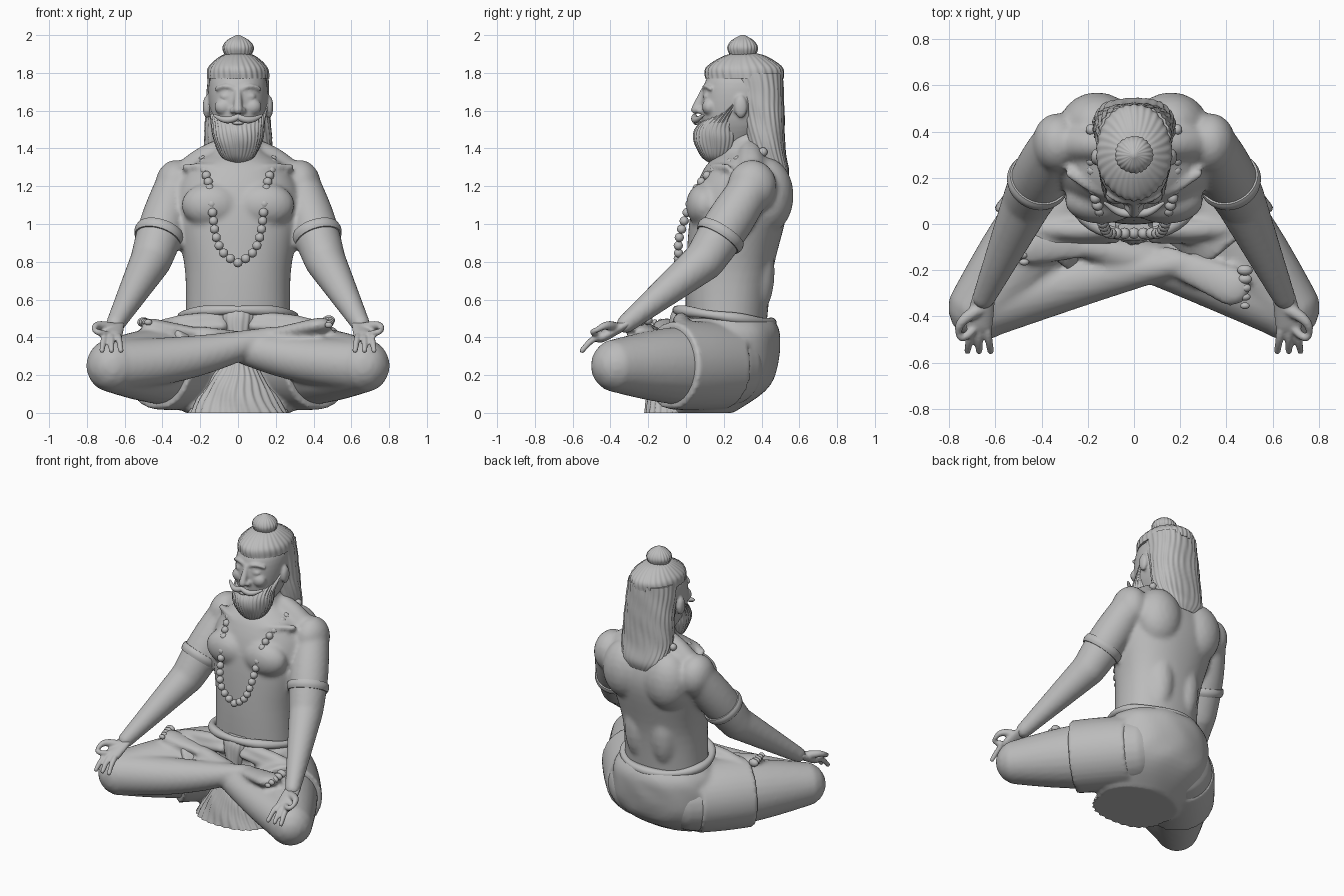
import bpy, bmesh, math
from mathutils import Vector, Matrix

cube = bpy.data.objects.get("Cube")
if cube:
    bpy.data.objects.remove(cube, do_unlink=True)

grey = (.5, .5, .5, 1)
stone = bpy.data.materials.new("grey stone")
stone.use_nodes = True
stone.diffuse_color = grey
stone.node_tree.nodes["Principled BSDF"].inputs["Base Color"].default_value = grey

LEFT, RIGHT, BOTH = (1,), (-1,), (1, -1)
UP = Vector((0, 0, 1))


def smooth_path(points, steps=6):
    """Catmull-Rom resampling of tuples of any length."""
    out = []
    padded = [points[0], *points, points[-1]]
    for before, start, end, after in zip(padded, padded[1:], padded[2:], padded[3:]):
        for k in range(steps):
            t = k / steps
            out.append([(2 * q + (r - p) * t + (2 * p - 5 * q + 4 * r - s) * t * t
                         + (3 * q - p - 3 * r + s) * t ** 3) / 2
                        for p, q, r, s in zip(before, start, end, after)])
    return out + [list(points[-1])]


def skin(bm, rings):
    """Join rings of points into a closed surface."""
    rows = [[bm.verts.new(point) for point in ring] for ring in rings]
    for low, high in zip(rows, rows[1:]):
        for i in range(len(low)):
            bm.faces.new((low[i - 1], low[i], high[i], high[i - 1]))
    bm.faces.new(rows[0])
    bm.faces.new(rows[-1])


def loft(bm, levels, ripple=0, strands=10, power=1):
    """Stacked ovals given as (height, half width, front, back), with optional strands."""
    rings = []
    segments = 6 * strands
    for height, width, front, back in smooth_path(levels):
        ring = []
        for i in range(segments):
            angle = math.tau * i / segments
            wave = math.sin(strands * angle + 2 * math.sin(17 * height))
            wave += math.sin(40 * height + 5 * angle) / 2
            scale = 1 + ripple * wave
            c, s = (math.copysign(abs(v) ** power, v) * scale for v in (math.cos(angle), math.sin(angle)))
            ring.append((c * width, (front + back) / 2 + s * (back - front) / 2, height))
        rings.append(ring)
    skin(bm, rings)


def tube(bm, centres, radii, flat=1, sides=BOTH, round_ends=True, segments=24):
    """Sweep an oval along a path, on one or both sides of the body."""
    tangents = [(after - before).normalized()
                for before, after in zip(centres[:1] + centres, centres[1:] + centres[-1:])]
    spine = list(zip(centres, tangents, radii))
    if round_ends:
        def cap(end, sign):
            centre, tangent, radius = end
            return [(centre + tangent * sign * radius * math.sin(a), tangent, radius * math.cos(a))
                    for a in (.4, .8, 1.2, 1.5)]
        spine = cap(spine[0], -1)[::-1] + spine + cap(spine[-1], 1)
    for side in sides:
        rings = []
        for centre, tangent, radius in spine:
            across = tangent.cross(UP).normalized()
            over = across.cross(tangent) * flat
            ring = []
            for i in range(segments):
                angle = math.tau * i / segments
                p = centre + radius * (math.cos(angle) * across + math.sin(angle) * over)
                ring.append((side * p.x, p.y, p.z))
            rings.append(ring)
        skin(bm, rings)


def limb(bm, start, end, first, last, swell=0, bow=(0, 0, 0), **options):
    """Tapered tube between two joints, optionally bowed and swollen midway."""
    start, end, bow = Vector(start), Vector(end), Vector(bow)
    steps = [i / 12 for i in range(13)]
    centres = [start.lerp(end, t) + bow * math.sin(math.pi * t) for t in steps]
    radii = [first + (last - first) * t + swell * math.sin(math.pi * t) for t in steps]
    tube(bm, centres, radii, **options)


def blob(bm, centre, radii, sides=BOTH, detail=3):
    for side in sides:
        place = Matrix.Translation((side * centre[0], centre[1], centre[2]))
        bmesh.ops.create_icosphere(bm, subdivisions=detail, radius=1,
                                   matrix=place @ Matrix.Diagonal((*radii, 1)))


def finish(name, bm, voxel=0, relax=0):
    """Turn the mesh into an object; fuse and relax its pieces when asked."""
    bmesh.ops.recalc_face_normals(bm, faces=bm.faces[:])
    mesh = bpy.data.meshes.new(name)
    bm.to_mesh(mesh)
    bm.free()
    mesh.materials.append(stone)
    for polygon in mesh.polygons:
        polygon.use_smooth = True
    mesh.set_sharp_from_angle(angle=math.radians(50))
    part = bpy.data.objects.new(name, mesh)
    bpy.context.collection.objects.link(part)
    if voxel:
        fuse = part.modifiers.new("Fuse", "REMESH")
        fuse.mode, fuse.voxel_size, fuse.use_smooth_shade = "VOXEL", voxel, True
        soften = part.modifiers.new("Relax", "SMOOTH")
        soften.factor, soften.iterations = .5, relax


# Joints of the left side, mirrored for the right
shoulder, elbow = Vector((.33, .35, 1.2)), Vector((.46, .1, .81))
wrist, knuckle = Vector((.65, -.32, .47)), Vector((.67, -.43, .41))
hip, knee = Vector((.2, .2, .25)), Vector((.66, -.36, .25))

# Torso with muscles, neck and arms
bm = bmesh.new()
loft(bm, [(.4, .28, 0, .42), (.75, .28, 0, .46), (1.1, .34, .03, .54), (1.3, .26, .1, .5),
          (1.4, .12, .2, .43), (1.55, .1, .2, .4)], power=.9)
blob(bm, (.14, .1, 1.1), (.16, .1, .12))
blob(bm, (.16, .43, 1.15), (.16, .14, .2))
blob(bm, (.1, .36, .75), (.1, .11, .25))
blob(bm, shoulder, (.11, .13, .14))
limb(bm, (.06, .34, 1.4), shoulder, .06, .08, bow=(0, 0, .03))
limb(bm, (.03, .1, 1.26), (.28, .22, 1.3), .015, .02, bow=(0, -.02, .02))
limb(bm, shoulder, elbow, .11, .11, swell=.014)
limb(bm, elbow, wrist, .11, .05)
finish("torso_and_arms", bm, voxel=.016, relax=3)

# Hands resting palm up, thumb and first finger touching
bm = bmesh.new()
limb(bm, wrist, knuckle, .05, .06, flat=.5)
for spread in (-1, 0, 1):
    root = knuckle + Vector((.03 * spread, 0, 0))
    limb(bm, root, root + Vector((.02 * spread, -.12, -.08)), .02, .014, bow=(0, 0, .02))
pinch = knuckle + Vector((.09, -.04, .03))
limb(bm, wrist.lerp(knuckle, .4), pinch, .03, .014, bow=(.03, 0, .02))
limb(bm, knuckle, pinch, .02, .013, bow=(.02, -.04, 0))
finish("hands", bm, voxel=.008, relax=1)

# Arm bands
bm = bmesh.new()
limb(bm, shoulder.lerp(elbow, .62), shoulder.lerp(elbow, .73), .13, .127, swell=.007,
     round_ends=False, segments=40)
finish("arm_bands", bm)

# Crossed legs and feet
bm = bmesh.new()
limb(bm, hip, knee, .22, .145, swell=.02)
for side, depth in ((RIGHT, -.17), (LEFT, -.1)):
    heel = Vector((-.2, depth, .41))
    limb(bm, knee, heel, .14, .05, swell=.015, bow=(0, .02, -.03), sides=side)
limb(bm, (.14, -.15, .41), (.42, -.27, .46), .055, .085, flat=.5, sides=LEFT)
limb(bm, (.14, -.09, .41), (.44, -.1, .46), .05, .075, flat=.5, sides=RIGHT)
finish("legs", bm, voxel=.016, relax=3)

bm = bmesh.new()
for toe in range(5):
    size = .026 - toe / 400
    radii = (size * 1.3, size * .9, size)
    blob(bm, (.48, -.2 - toe / 26, .49 - toe / 160), radii, LEFT)
    blob(bm, (.5 - toe / 160, -.04 - toe / 32, .48), radii, RIGHT)
finish("toes", bm)

# Wrapped cloth over hips and upper thighs
bm = bmesh.new()
loft(bm, [(0, .28, -.18, .25), (.15, .38, -.1, .45), (.4, .36, -.05, .5), (.5, .3, -.05, .46)], ripple=.006)
limb(bm, hip, hip.lerp(knee, .5), .23, .232, swell=.005, round_ends=False, segments=36)
limb(bm, (.1, -.03, .5), (.42, -.02, .46), .03, .03, swell=.015)
limb(bm, (.08, -.06, .46), (.36, -.06, .43), .025, .03)
finish("hip_cloth", bm, voxel=.016, relax=2)

# Rolled waistband, lower at the back
bm = bmesh.new()
turns = [math.tau * i / 48 for i in range(49)]
tube(bm, [Vector((.295 * math.cos(a), .2 + .25 * math.sin(a), .51 - .035 * math.sin(a))) for a in turns],
     [.026 + .004 * math.sin(5 * a) for a in turns], sides=LEFT)
finish("waist_roll", bm)

# Hanging pleats below the shins and the knot at the waist
bm = bmesh.new()
loft(bm, [(0, .26, -.22, .1), (.15, .17, -.19, .1), (.28, .08, -.14, .05)], ripple=.03, strands=26)
loft(bm, [(.38, .06, -.09, .05), (.5, .085, -.085, .04), (.555, .07, -.06, .02)], ripple=.03, strands=14)
finish("front_pleats", bm)

# Head and face
bm = bmesh.new()
loft(bm, [(1.4, .07, .14, .34), (1.55, .14, .085, .45), (1.75, .153, .1, .49), (1.88, .07, .2, .4)], power=.9)
limb(bm, (0, .095, 1.71), (0, .05, 1.605), .016, .024, sides=LEFT)
blob(bm, (.024, .075, 1.6), (.02, .025, .017))
blob(bm, (.075, .125, 1.62), (.05, .04, .045))
blob(bm, (.06, .108, 1.675), (.034, .018, .017))
limb(bm, (.02, .096, 1.715), (.115, .13, 1.715), .012, .01, bow=(0, -.01, .015))
blob(bm, (0, .055, 1.535), (.035, .02, .012), LEFT)
blob(bm, (.165, .29, 1.62), (.022, .036, .06))
finish("head", bm, voxel=.009, relax=2)

# Beard and moustache
bm = bmesh.new()
loft(bm, [(1.32, .03, .13, .19), (1.36, .09, .08, .25), (1.45, .13, .04, .3), (1.53, .14, .07, .3),
          (1.64, .157, .22, .3)], ripple=.022, strands=34)
finish("beard", bm)

bm = bmesh.new()
limb(bm, (0, .045, 1.567), (.125, .09, 1.575), .016, .007, swell=.006, bow=(0, -.015, -.02))
finish("moustache", bm)

# Hair: crown, long back and topknot
bm = bmesh.new()
loft(bm, [(1.77, .163, .105, .515), (1.83, .155, .11, .51), (1.89, .09, .2, .42), (1.91, .02, .29, .33)],
     ripple=.015, strands=30)
loft(bm, [(1.22, .09, .48, .53), (1.28, .15, .42, .545), (1.4, .178, .33, .525), (1.6, .168, .28, .52),
          (1.8, .158, .2, .51)], ripple=.018, strands=26, power=.85)
finish("hair", bm)

bm = bmesh.new()
loft(bm, [(1.88, .06, .24, .36), (1.93, .082, .22, .38), (1.97, .06, .24, .36), (2, .01, .29, .31)],
     ripple=.025, strands=22)
finish("topknot", bm)

# Bead necklace, spaced evenly along its path
bm = bmesh.new()
path = smooth_path([(0, -.04, .795), (.075, -.04, .845), (.12, -.03, .95), (.15, .06, 1.19),
                    (.18, .18, 1.3), (.185, .42, 1.385)], steps=60)
path = [Vector(point) for point in path]
bead = (.025, .025, .025)
blob(bm, path[0], bead, LEFT, detail=2)
travel, spacing = 0, .046
for here, there in zip(path, path[1:]):
    travel += (there - here).length
    if travel >= spacing:
        travel -= spacing
        blob(bm, there, bead, detail=2)
finish("bead_necklace", bm)
